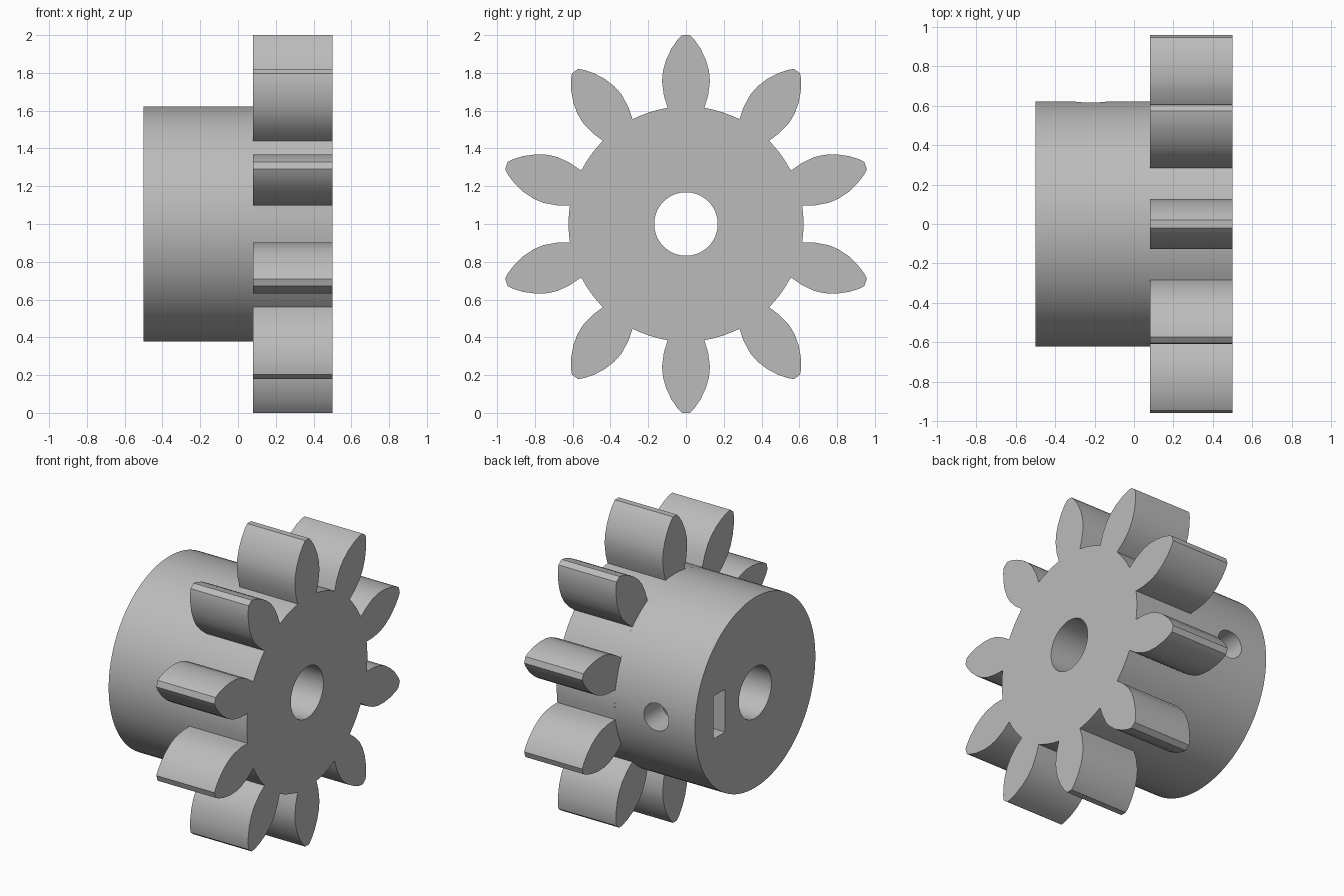
import bpy, bmesh, math
from mathutils import Matrix, Vector

AXIS_Z = 1.0
ROOT_R = 0.622
TEETH = 10
FACE_X, END_X, HUB_X = 0.5, -0.5, 0.08

cube = bpy.data.objects.get("Cube")
if cube:
    bpy.data.objects.remove(cube, do_unlink=True)

# Single grey material
grey = bpy.data.materials.new("plain grey")
grey.use_nodes = True
colour = (0.5, 0.5, 0.5, 1)
grey.diffuse_color = colour
grey.node_tree.nodes["Principled BSDF"].inputs["Base Color"].default_value = colour


def circle(radius, count):
    return [(radius * math.cos(math.tau * i / count),
             radius * math.sin(math.tau * i / count)) for i in range(count)]


def prism(name, outline, x0, x1):
    """Extrude a (y, z) outline around the shaft axis from x0 to x1."""
    bm = bmesh.new()
    base = bm.faces.new([bm.verts.new((x0, y, z + AXIS_Z)) for y, z in outline])
    top = bmesh.ops.extrude_face_region(bm, geom=[base])["geom"]
    bmesh.ops.translate(bm, vec=Vector((x1 - x0, 0, 0)),
                        verts=[g for g in top if isinstance(g, bmesh.types.BMVert)])
    bmesh.ops.recalc_face_normals(bm, faces=bm.faces)
    mesh = bpy.data.meshes.new(name)
    bm.to_mesh(mesh)
    bm.free()
    mesh.materials.append(grey)
    obj = bpy.data.objects.new(name, mesh)
    bpy.context.collection.objects.link(obj)
    return obj


def activate(obj):
    bpy.ops.object.select_all(action='DESELECT')
    obj.select_set(True)
    bpy.context.view_layer.objects.active = obj


def cut(target, cutter):
    mod = target.modifiers.new("cut", 'BOOLEAN')
    mod.operation = 'DIFFERENCE'
    mod.solver = 'EXACT'
    mod.object = cutter
    activate(target)
    bpy.ops.object.modifier_apply(modifier=mod.name)


# Tooth flank from root to tip: (half width, distance from axis)
flank = [(0.097, 0.615), (0.117, 0.68), (0.127, 0.755), (0.122, 0.81),
         (0.105, 0.87), (0.076, 0.93), (0.045, 0.975), (0.02, 1.0)]
tooth = [(-w, r) for w, r in flank] + [(w, r) for w, r in reversed(flank)]

# Gear outline: each tooth followed by an arc of the root circle
outline = []
pitch = math.tau / TEETH
half = math.atan2(*flank[0])
for i in range(TEETH):
    turn = Matrix.Rotation(-i * pitch, 2)
    outline += [tuple(turn @ Vector(p)) for p in tooth]
    for k in range(1, 8):
        a = i * pitch + half + (pitch - 2 * half) * k / 8
        outline.append((ROOT_R * math.sin(a), ROOT_R * math.cos(a)))

gear = prism("toothed_wheel", outline, HUB_X, FACE_X)
hub = prism("hub", circle(ROOT_R, 96), END_X, HUB_X)

# Shaft bore, nut slot and radial set screw hole
bore = prism("bore_cutter", circle(0.168, 64), -0.7, 0.7)
slot = prism("nut_slot_cutter",
             [(0.31, -0.14), (0.43, -0.14), (0.43, 0.14), (0.31, 0.14)], -0.7, -0.08)
screw = prism("screw_hole_cutter", circle(0.09, 40), 0.05, 0.8)
screw.data.transform(Matrix.Translation((-0.22, 0, AXIS_Z))
                     @ Matrix.Rotation(math.pi / 2, 4, 'Z')
                     @ Matrix.Translation((0, 0, -AXIS_Z)))

cut(gear, bore)
for cutter in (bore, slot, screw):
    cut(hub, cutter)
for cutter in (bore, slot, screw):
    bpy.data.objects.remove(cutter, do_unlink=True)

for part in (gear, hub):
    activate(part)
    bpy.ops.object.shade_smooth_by_angle(angle=math.radians(25))
